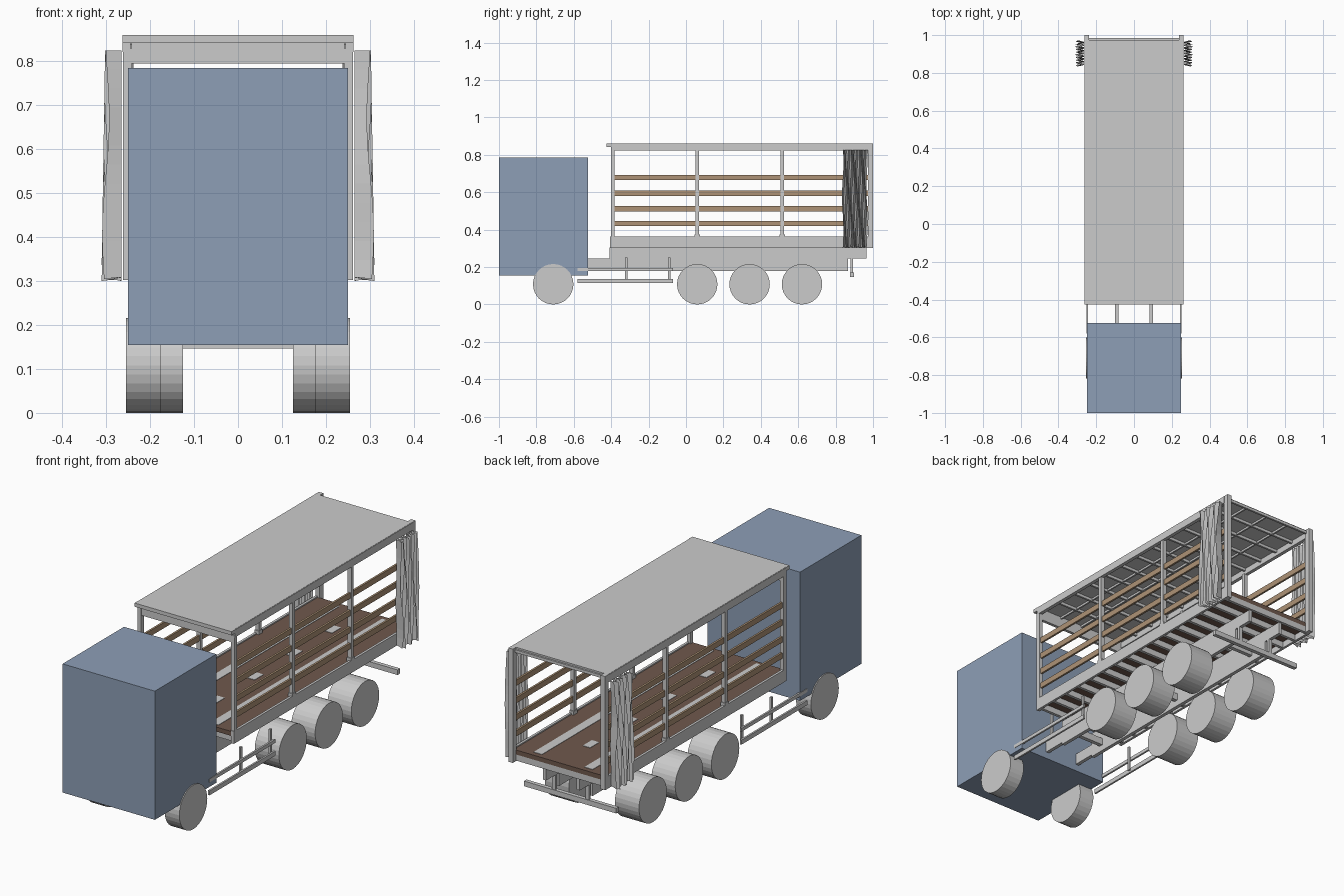
import bpy, bmesh, math
from mathutils import Matrix, Vector

if "Cube" in bpy.data.objects:
    bpy.data.objects.remove(bpy.data.objects["Cube"])


def material(name, rgb):
    m = bpy.data.materials.new(name)
    m.diffuse_color = (*rgb, 1)
    m.use_nodes = True
    m.node_tree.nodes["Principled BSDF"].inputs["Base Color"].default_value = m.diffuse_color
    return m


GREY = material("light grey", (0.6, 0.6, 0.6))
BLUE = material("dusty blue", (0.27, 0.345, 0.47))
TAN = material("tan wood", (0.42, 0.29, 0.18))
BROWN = material("deck brown", (0.16, 0.10, 0.075))


def finish(name, bm, mat):
    me = bpy.data.meshes.new(name)
    bm.to_mesh(me)
    bm.free()
    me.materials.append(mat)
    ob = bpy.data.objects.new(name, me)
    bpy.context.collection.objects.link(ob)
    return ob


def boxes(name, mat, *spans, mirror=False):
    """Each span is (x0, x1, y0, y1, z0, z1); mirror repeats it across x = 0."""
    bm = bmesh.new()
    for x0, x1, y0, y1, z0, z1 in spans:
        for s in ((1, -1) if mirror else (1,)):
            c = Vector((s * (x0 + x1) / 2, (y0 + y1) / 2, (z0 + z1) / 2))
            size = Vector((x1 - x0, y1 - y0, z1 - z0))
            bmesh.ops.create_cube(bm, size=1, matrix=Matrix.Translation(c) @ Matrix.Diagonal((*size, 1)))
    return finish(name, bm, mat)


def wheels(name, ys, x0, x1, r=0.108):
    bm = bmesh.new()
    for y in ys:
        for s in (1, -1):
            m = Matrix.Translation((s * (x0 + x1) / 2, y, r)) @ Matrix.Rotation(math.pi / 2, 4, 'Y')
            bmesh.ops.create_cone(bm, cap_ends=True, segments=32, radius1=r, radius2=r, depth=x1 - x0, matrix=m)
    return finish(name, bm, GREY)


# Cab and wheels
boxes("cab", BLUE, (-0.25, 0.25, -1.0, -0.525, 0.155, 0.785))
wheels("front_wheels", [-0.71], 0.175, 0.255)
wheels("rear_outer_wheels", [0.06, 0.34, 0.62], 0.192, 0.255)
wheels("rear_inner_wheels", [0.06, 0.34, 0.62], 0.125, 0.188)
wheels("rear_wheel_hubs", [0.06, 0.34, 0.62], 0.185, 0.195, 0.108)

# Chassis rails, with a lower neck reaching under the cab
boxes("chassis_rails", GREY,
      (0.082, 0.1, -0.41, 0.865, 0.18, 0.305),
      (0.082, 0.1, 0.865, 0.965, 0.245, 0.305),
      (0.082, 0.1, -0.6, -0.41, 0.19, 0.245), mirror=True)
boxes("deck_crossmembers", GREY,
      *[(-0.25, 0.25, -0.39 + i * 0.09, -0.375 + i * 0.09, 0.305, 0.335) for i in range(16)])
boxes("chassis_ties", GREY, *[(-0.082, 0.082, y, y + 0.02, 0.21, 0.245) for y in (-0.35, 0.2, 0.75)])

# Rear underrun bar
boxes("underrun_bar", GREY, (-0.25, 0.25, 0.877, 0.897, 0.147, 0.172))
boxes("underrun_hangers", GREY, (0.082, 0.1, 0.88, 0.894, 0.165, 0.25), mirror=True)

# Side guards between the axles
boxes("side_guard_bars", GREY,
      (0.243, 0.252, -0.58, -0.07, 0.115, 0.137),
      (0.243, 0.252, -0.58, -0.07, 0.178, 0.195), mirror=True)
boxes("side_guard_posts", GREY,
      *[(0.233, 0.243, y - 0.006, y + 0.006, 0.125, 0.25) for y in (-0.32, -0.09)], mirror=True)

# Cargo deck with long pale strips and short centre plates
boxes("deck", BROWN, (-0.252, 0.252, -0.4, 0.975, 0.335, 0.357))
boxes("deck_strips", GREY, (0.115, 0.16, -0.38, 0.95, 0.354, 0.359), mirror=True)
boxes("deck_centre_plates", GREY,
      *[(-0.02, 0.02, y, y + 0.07, 0.354, 0.359) for y in (-0.2, 0.1, 0.4, 0.7)])
boxes("side_rails", GREY, (0.25, 0.262, -0.405, 0.975, 0.303, 0.363), mirror=True)

# Posts
boxes("corner_posts", GREY,
      (0.243, 0.262, -0.402, -0.382, 0.303, 0.83),
      (0.238, 0.262, 0.972, 1.0, 0.303, 0.86), mirror=True)
boxes("side_posts", GREY,
      *[(0.24, 0.26, y - 0.009, y + 0.009, 0.363, 0.825) for y in (0.06, 0.515)], mirror=True)
boxes("post_feet", GREY,
      *[(0.238, 0.262, y - 0.014, y + 0.014, 0.355, 0.375) for y in (0.06, 0.515)], mirror=True)

# Timber side slats
boxes("side_slats", TAN,
      *[(0.244, 0.254, -0.385, 0.972, z - 0.014, z + 0.014) for z in (0.432, 0.511, 0.594, 0.679)],
      mirror=True)

# Roof with edge rails, front header and supporting bows
boxes("roof_panel", GREY, (-0.26, 0.26, -0.4, 0.975, 0.852, 0.86))
boxes("roof_rails", GREY, (0.245, 0.263, -0.4, 0.975, 0.822, 0.859), mirror=True)
boxes("roof_front_header", GREY, (-0.243, 0.243, -0.4, -0.385, 0.795, 0.855))
boxes("roof_front_lip", GREY, (-0.263, 0.263, -0.425, -0.4, 0.842, 0.86))
boxes("roof_bows", GREY, *[(-0.245, 0.245, -0.28 + i * 0.114, -0.27 + i * 0.114, 0.838, 0.852)
                           for i in range(12)])
boxes("roof_stringers", GREY, *[(x - 0.004, x + 0.004, -0.385, 0.975, 0.842, 0.852)
                                for x in (-0.125, 0, 0.125)])

# Gathered curtains: zigzag folds that drift in and out along their height
bm = bmesh.new()
FOLDS, ROWS = 18, 12
for s in (1, -1):
    grid = []
    for j in range(ROWS + 1):
        t = j / ROWS
        z = 0.305 + 0.52 * t
        row = []
        for i in range(FOLDS + 1):
            swell = 0.006 * math.sin(7 * t + 0.9 * i)
            x = 0.265 if i % 2 else 0.297 + 0.008 * (1 - t) + swell
            y = 0.838 + 0.13 * i / FOLDS + 0.004 * math.sin(9 * t + i)
            dz = 0.005 * math.sin(2.3 * i) if j == 0 else 0
            row.append(bm.verts.new((s * x, y, z + dz)))
        grid.append(row)
    for a, b in zip(grid, grid[1:]):
        for i in range(FOLDS):
            bm.faces.new((a[i], a[i + 1], b[i + 1], b[i])[::s])
finish("side_curtains", bm, GREY)
